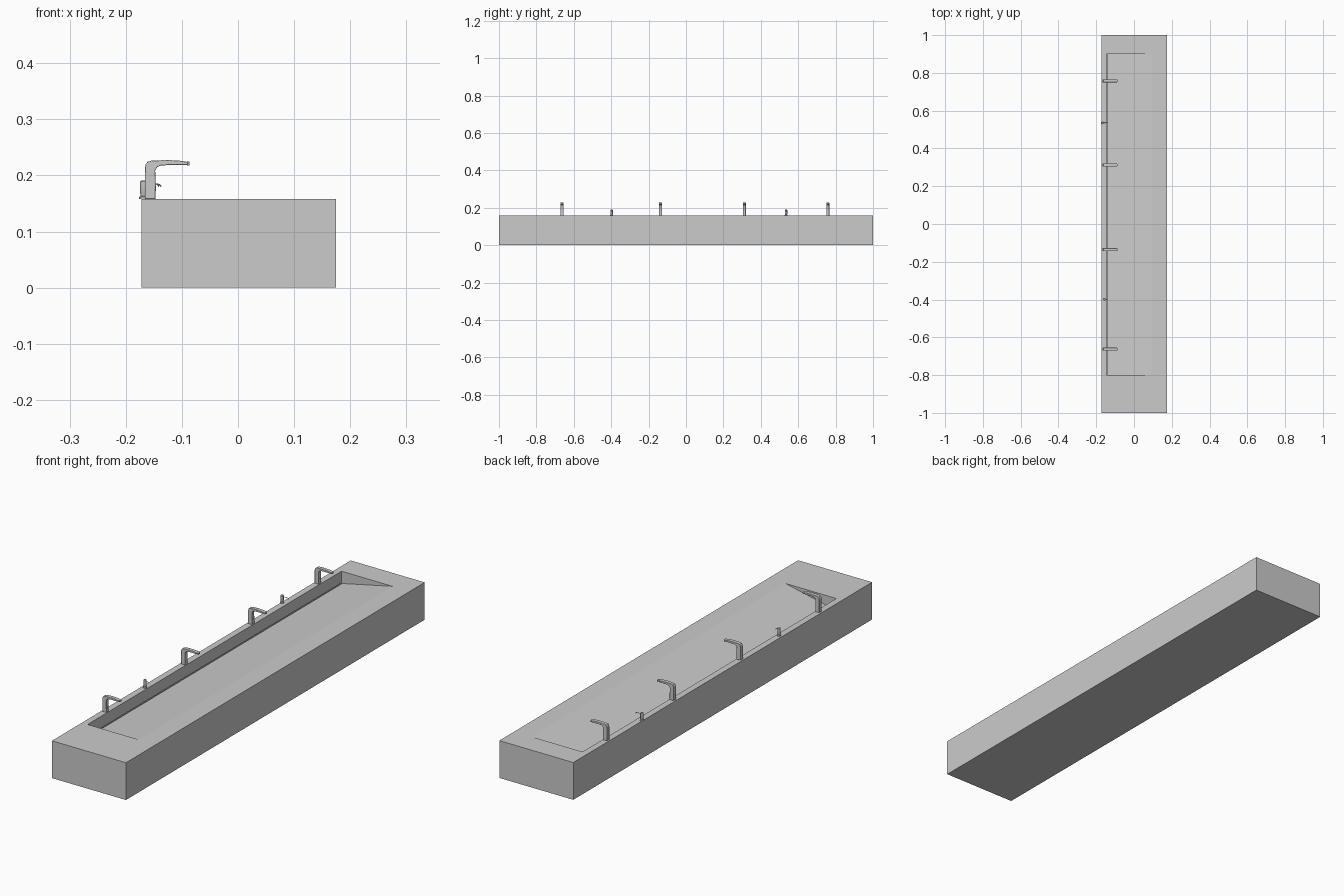
import bpy, bmesh, math
from mathutils import Vector

if "Cube" in bpy.data.objects:
    bpy.data.objects.remove(bpy.data.objects["Cube"])

TOP = 0.158


def finish(name, bm, smooth=False):
    bmesh.ops.recalc_face_normals(bm, faces=bm.faces)
    mesh = bpy.data.meshes.new(name)
    bm.to_mesh(mesh)
    bm.free()
    obj = bpy.data.objects.new(name, mesh)
    bpy.context.collection.objects.link(obj)
    if smooth:
        bpy.ops.object.select_all(action='DESELECT')
        obj.select_set(True)
        bpy.context.view_layer.objects.active = obj
        bpy.ops.object.shade_smooth_by_angle(angle=math.radians(35))
    return obj


def prism(name, profile, y0, y1, bevel=0.0):
    """Extrude an x/z outline along y."""
    bm = bmesh.new()
    face = bm.faces.new([bm.verts.new((x, y0, z)) for x, z in profile])
    ext = bmesh.ops.extrude_face_region(bm, geom=[face])
    bmesh.ops.translate(bm, vec=(0, y1 - y0, 0),
                        verts=[v for v in ext['geom'] if isinstance(v, bmesh.types.BMVert)])
    obj = finish(name, bm, bevel > 0)
    if bevel:
        mod = obj.modifiers.new("rounded_edges", 'BEVEL')
        mod.width, mod.segments = bevel, 2
        mod.limit_method, mod.angle_limit = 'ANGLE', math.radians(50)
    return obj


def rect(x0, x1, z0, z1):
    return [(x0, z0), (x1, z0), (x1, z1), (x0, z1)]


def lathe(name, profile, x, y):
    """Spin a radius/height profile about a vertical axis."""
    bm = bmesh.new()
    verts = [bm.verts.new((x + r, y, z)) for r, z in profile]
    edges = [bm.edges.new(p) for p in zip(verts, verts[1:])]
    bmesh.ops.spin(bm, geom=verts + edges, cent=(x, y, 0), axis=(0, 0, 1),
                   angle=math.tau, steps=24)
    bmesh.ops.remove_doubles(bm, verts=bm.verts, dist=1e-5)
    return finish(name, bm, True)


def tube(name, points, radius):
    curve = bpy.data.curves.new(name, 'CURVE')
    curve.dimensions = '3D'
    curve.bevel_depth, curve.bevel_resolution = radius, 2
    curve.use_fill_caps = True
    spline = curve.splines.new('POLY')
    spline.points.add(len(points) - 1)
    for p, co in zip(spline.points, points):
        p.co = (*co, 1)
    obj = bpy.data.objects.new(name, curve)
    bpy.context.collection.objects.link(obj)
    return obj


def carve(target, cutter):
    mod = target.modifiers.new(cutter.name, 'BOOLEAN')
    mod.operation, mod.solver, mod.object = 'DIFFERENCE', 'EXACT', cutter
    cutter.hide_render = True
    bpy.ops.object.select_all(action='DESELECT')
    bpy.context.view_layer.objects.active = target
    target.select_set(True)
    bpy.ops.object.modifier_apply(modifier=mod.name)
    bpy.data.objects.remove(cutter)


# Trough block with a sloping basin and a narrow drain slot along its back wall
trough = prism("trough_sink", rect(-0.172, 0.175, 0, TOP), -1, 1)
slope = 0.052 / 0.24
basin = [(-0.145, TOP - 0.052), (0.145, TOP + 0.05 * slope),
         (0.145, 0.2), (-0.145, 0.2)]
carve(trough, prism("basin_cutter", basin, -0.8, 0.9))
carve(trough, prism("slot_cutter", rect(-0.149, -0.1425, 0.09, 0.1085), -0.798, 0.898))

# Taps: square column sweeping into a flat spout
outline = [(-0.166, TOP), (-0.166, 0.214), (-0.1645, 0.220), (-0.161, 0.2245),
           (-0.154, 0.2265), (-0.125, 0.2275), (-0.105, 0.2265), (-0.089, 0.224),
           (-0.089, 0.2185), (-0.125, 0.2185), (-0.138, 0.2175), (-0.144, 0.215),
           (-0.1475, 0.209), (-0.147, TOP)]
for i, y in enumerate((-0.663, -0.136, 0.312, 0.758)):
    prism(f"tap_{i}", outline, y - 0.008, y + 0.008, 0.0012)
    prism(f"tap_tip_{i}", rect(-0.091, -0.0865, 0.2175, 0.2245), y - 0.006, y + 0.006)
    prism(f"tap_sensor_{i}", rect(-0.149, -0.1465, 0.172, 0.182), y - 0.003, y + 0.003)

# Soap dispensers: collar, body and thin curved nozzle
body = [(0, TOP), (0.008, TOP), (0.008, 0.162), (0.0055, 0.1635), (0.0055, 0.166),
        (0.0065, 0.168), (0.0065, 0.189), (0.005, 0.191), (0, 0.191)]
nozzle = [(0, 0.185), (0.018, 0.185), (0.025, 0.1845), (0.029, 0.183), (0.031, 0.180)]
for i, (x, y, reach) in enumerate(((-0.157, -0.398, 0.5), (-0.168, 0.535, 1.0))):
    lathe(f"soap_dispenser_{i}", body, x, y)
    tube(f"soap_nozzle_{i}", [(x + d * reach, y, z) for d, z in nozzle], 0.0012)
